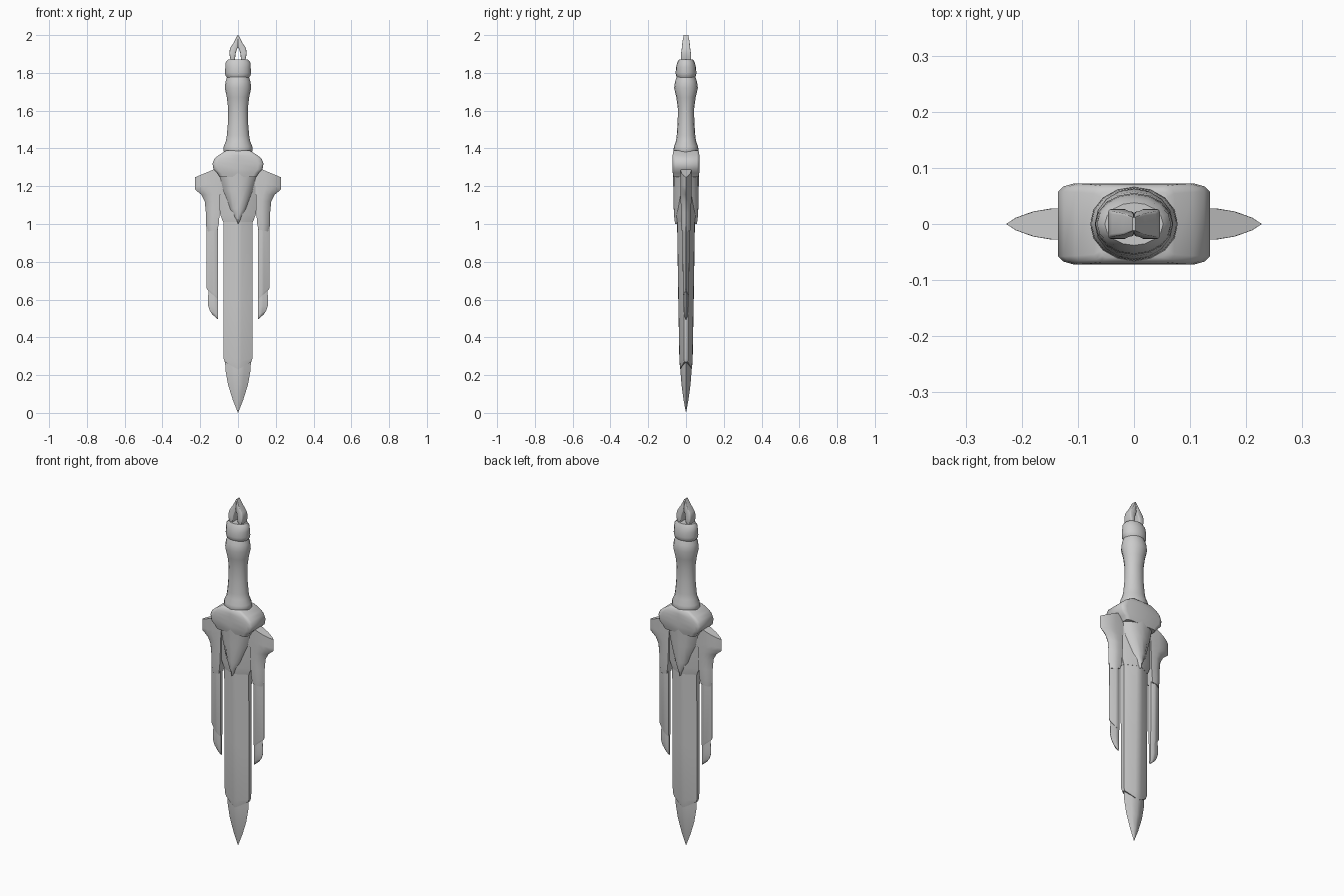
import bpy, bmesh, math


def loft(name, profile, sections, mirror=None, angle=35):
    """Stack scaled copies of a unit profile.
    Section: (z, x0, x1, y0, y1, z shift per u, z shift per |u|)."""
    bm = bmesh.new()
    rings = []
    for z, x0, x1, y0, y1, tilt, vee in sections:
        rings.append([bm.verts.new(((x0 + x1) / 2 + (x1 - x0) / 2 * u,
                                    (y0 + y1) / 2 + (y1 - y0) / 2 * v,
                                    z + tilt * u + vee * abs(u)))
                      for u, v in profile])
    n = len(profile)
    for a, b in zip(rings, rings[1:]):
        for i in range(n):
            j = (i + 1) % n
            bm.faces.new((a[i], a[j], b[j], b[i]))
    bm.faces.new(rings[0])
    bm.faces.new(rings[-1])
    bmesh.ops.remove_doubles(bm, verts=bm.verts[:], dist=1e-5)
    bmesh.ops.recalc_face_normals(bm, faces=bm.faces[:])
    me = bpy.data.meshes.new(name)
    bm.to_mesh(me)
    bm.free()
    ob = bpy.data.objects.new(name, me)
    bpy.context.collection.objects.link(ob)
    for o in bpy.context.selected_objects:
        o.select_set(False)
    bpy.context.view_layer.objects.active = ob
    ob.select_set(True)
    bpy.ops.object.shade_smooth_by_angle(angle=math.radians(angle))
    if mirror is not None:
        m = ob.modifiers.new("mirror", 'MIRROR')
        m.use_axis = (mirror == 0, mirror == 1, False)
        m.use_mirror_merge = False
    return ob


def sym(z, hw, hd, vee=0):
    return (z, -hw, hw, -hd, hd, 0, vee)


def both(half):
    """Complete a profile given its v >= 0 half, listed from u=+1 to u=-1."""
    low = [(u, -v) for u, v in reversed(half) if v > 0]
    return half + low


ROUND = [(math.cos(math.tau * i / 16), math.sin(math.tau * i / 16)) for i in range(16)]
BLADE = both([(1, .3), (.25, .95), (0, 1), (-.25, .95), (-1, .3)])
TIP = both([(1, 0), (.5, .62), (0, 1), (-.5, .62), (-1, 0)])
BLOCK = both([(1, .8), (.93, .93), (.8, 1), (0, 1), (-.8, 1), (-.93, .93), (-1, .8)])
WING = both([(1, 0), (.75, .4), (.3, .8), (-.2, 1), (-1, .9)])
PRONG = both([(1, .1), (0, .9), (-.4, 1), (-1, .5)])

# Blade: thick body with a vee-shaped end, then a slimmer point
loft("blade_body", BLADE, [sym(1.3, .078, .05), sym(1.0, .078, .047),
                           sym(.6, .078, .041), sym(.27, .077, .035, .02),
                           sym(.23, .07, .03, .04)])
loft("blade_point", TIP, [sym(.32, .069, .032), sym(.23, .067, .030),
                          sym(.15, .053, .024), sym(.07, .028, .013),
                          sym(.03, .012, .006), sym(0, 0, 0)], angle=40)
loft("blade_collar", BLADE, [sym(1.3, .095, .055), sym(1.05, .094, .053),
                             sym(1.01, .079, .048)])

# Guard block with tapering shields front and back
loft("guard", BLOCK, [sym(1.39, .06, .06), sym(1.383, .072, .068), sym(1.363, .105, .071),
                      sym(1.345, .125, .072), sym(1.32, .135, .072), sym(1.29, .13, .072),
                      sym(1.27, .11, .070), sym(1.25, .097, .066)], angle=50)
SHIELD = [(1, 1), (.85, .1), (.5, -.75), (0, -1), (-.5, -.75), (-.85, .1), (-1, 1)]
loft("guard_shields", SHIELD,
     [(z, -w, w, -d, -.025, 0, 0) for z, w, d in
      ((1.3, .11, .072), (1.25, .095, .069), (1.18, .078, .067),
       (1.08, .048, .065), (1.04, .027, .063), (1.0, .001, .058))], mirror=1, angle=50)

# Grip and pommel
loft("grip", ROUND, [sym(z, w, d) for z, w, d in
     ((1.37, .07, .06), (1.39, .078, .066), (1.41, .076, .064), (1.44, .064, .053),
      (1.47, .059, .049), (1.54, .053, .044), (1.61, .052, .043), (1.67, .059, .051),
      (1.72, .070, .063), (1.755, .066, .058), (1.78, .057, .049))], angle=50)
loft("pommel", ROUND, [sym(z, w, d) for z, w, d in
     ((1.77, .055, .045), (1.785, .066, .053), (1.80, .069, .055), (1.83, .067, .053),
      (1.855, .066, .046), (1.87, .052, .038))], angle=45)
loft("pommel_loop", BLOCK,
     [(z, a, b, -d, d, 0, 0) for z, a, b, d in
      ((1.85, .017, .036, .022), (1.88, .015, .042, .027), (1.905, .012, .046, .026),
       (1.925, .006, .043, .023), (1.935, 0, .039, .022), (1.965, 0, .02, .019),
       (2.0, 0, .003, .012))], mirror=0, angle=50)

# Side wings, each carrying a parallel short blade
loft("side_wings", WING,
     [(z, a, b, -d, d, t, 0) for z, a, b, d, t in
      ((1.277, .085, .228, .028, -.03), (1.21, .09, .228, .028, -.012),
       (1.185, .092, .226, .028, -.004), (1.155, .094, .194, .028, 0),
       (1.12, .095, .176, .028, 0), (1.06, .097, .170, .027, 0),
       (1.0, .102, .170, .026, 0), (.965, .108, .164, .023, -.006))],
     mirror=0, angle=45)
loft("side_blades", PRONG,
     [(1.02, .105, .167, -.02, .02, 0, 0), (.64, .105, .167, -.016, .016, .022, 0),
      (.625, .106, .160, -.013, .013, .024, 0)], mirror=0)
loft("side_blade_points", PRONG,
     [(z, .105, b, -d, d, t, 0) for z, b, d, t in
      ((.65, .155, .012, 0), (.60, .159, .012, .01), (.565, .160, .012, .008),
       (.53, .150, .010, .012), (.51, .135, .007, .01), (.495, .106, .002, 0))],
     mirror=0, angle=40)
